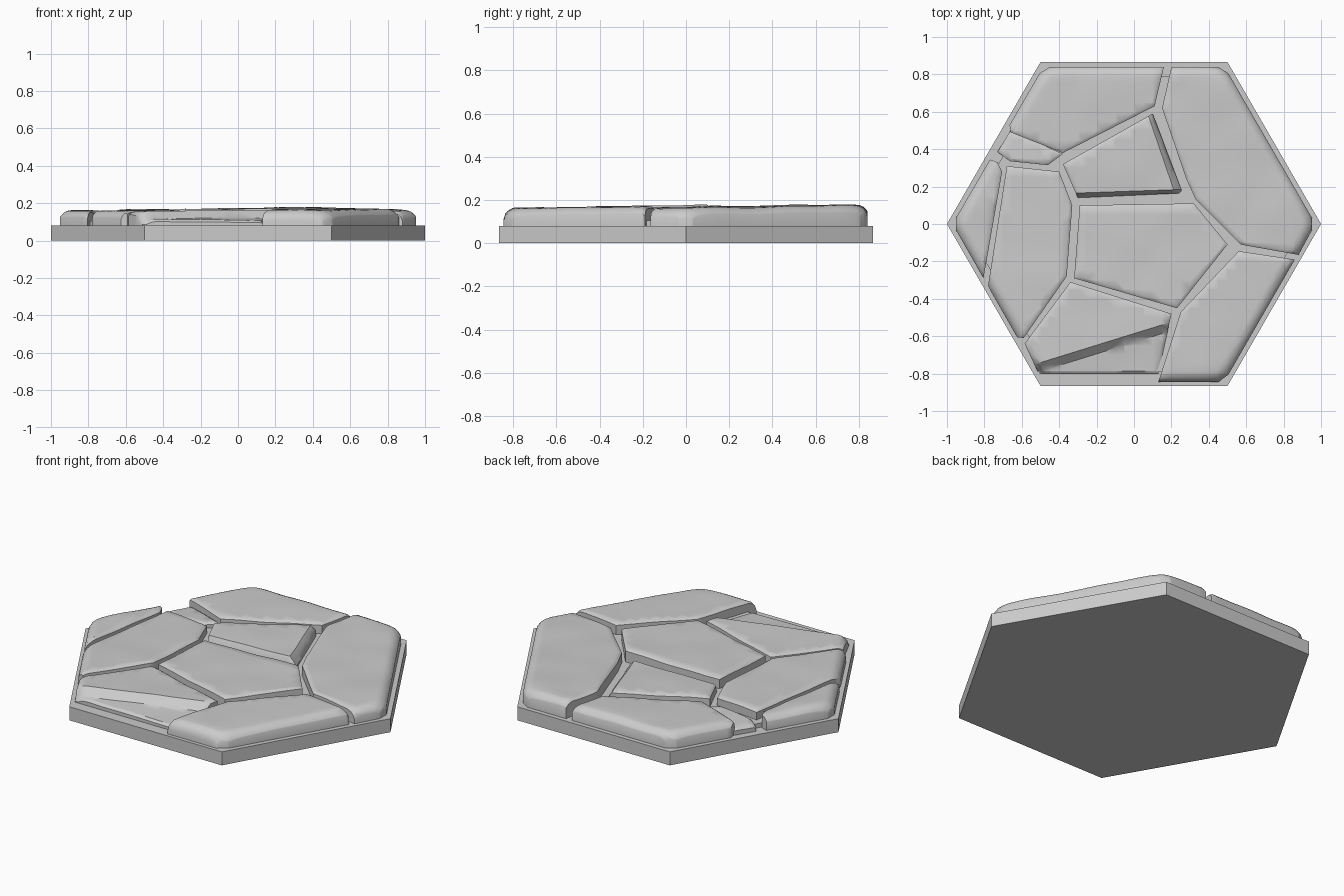
import bpy, bmesh, math
from mathutils import Vector, noise

if "Cube" in bpy.data.objects:
    bpy.data.objects.remove(bpy.data.objects["Cube"])

grey = bpy.data.materials.new("stone grey")
grey.diffuse_color = (0.6, 0.6, 0.6, 1)
grey.use_nodes = True
grey.node_tree.nodes["Principled BSDF"].inputs["Base Color"].default_value = grey.diffuse_color

FLOOR = 0.08      # top of the base slab
RIM = 0.845       # distance of the stones' outer walls from the centre
ROUND = 0.06      # rounding of the outer rim
EDGE = 0.014      # softened edge along the joints
HEX = [Vector((math.cos(math.radians(a)), math.sin(math.radians(a)))) for a in range(30, 390, 60)]


def finish(bm, name, smooth):
    bmesh.ops.recalc_face_normals(bm, faces=bm.faces[:])
    me = bpy.data.meshes.new(name)
    bm.to_mesh(me)
    bm.free()
    me.materials.append(grey)
    ob = bpy.data.objects.new(name, me)
    bpy.context.collection.objects.link(ob)
    if smooth:
        bpy.context.view_layer.objects.active = ob
        ob.select_set(True)
        bpy.ops.object.shade_smooth_by_angle(angle=math.radians(38))
        ob.select_set(False)


def hex_slab(name, radius, bottom, top):
    bm = bmesh.new()
    rings = [[bm.verts.new((radius * math.cos(i * math.pi / 3), radius * math.sin(i * math.pi / 3), z))
              for i in range(6)] for z in (bottom, top)]
    for ring in rings:
        bm.faces.new(ring)
    for i in range(6):
        j = (i + 1) % 6
        bm.faces.new((rings[0][i], rings[0][j], rings[1][j], rings[1][i]))
    finish(bm, name, False)


def cut(bm, point, normal):
    bmesh.ops.bisect_plane(bm, geom=bm.verts[:] + bm.edges[:] + bm.faces[:], dist=1e-5,
                           plane_co=(*point, 0), plane_no=(*normal, 0))


def rim_depth(p):
    """Distance inward from the outer rim, rounded at the six corners."""
    return RIM - math.log(sum(math.exp(40 * p.dot(n)) for n in HEX)) / 40


def segment_distance(p, a, b):
    t = max(0, min(1, (p - a).dot(b - a) / (b - a).length_squared))
    return (p - a - (b - a) * t).length


def stone(name, outline, top, tilt=(0, 0), chips=()):
    """Chips are (point a, point b, width, drop, slope): surface falls away right of a->b."""
    pts = [Vector(p) for p in outline]
    sides = list(zip(pts, pts[1:] + pts[:1]))
    mid = sum(pts, Vector((0, 0))) / len(pts)
    bm = bmesh.new()
    bm.faces.new([bm.verts.new((*p, 0)) for p in pts])
    # regular grid, then loops along joints, rim and chips
    for i in range(-19, 20):
        cut(bm, (i * 0.05, 0), (1, 0))
        cut(bm, (0, i * 0.05), (0, 1))
    joints = []
    for a, b in sides:
        if rim_depth((a + b) / 2) > 0.03:
            joints.append((a, b))
            n = Vector((a.y - b.y, b.x - a.x)).normalized()
            for s in (-EDGE, EDGE):
                cut(bm, a + n * s, n)
    for n in HEX:
        if max(p.dot(n) for p in pts) > RIM - ROUND:
            for d in (0.008, 0.022, 0.042, ROUND):
                cut(bm, n * (RIM - d), n)
    falls = []
    for a, b, width, drop, slope in chips:
        a, b = Vector(a), Vector(b)
        n = Vector((b.y - a.y, a.x - b.x)).normalized()
        falls.append((a, n, width, drop, slope))
        cut(bm, a, n)
        cut(bm, a + n * width, n)
    # shape the worn top
    for v in bm.verts:
        p = v.co.xy
        z = top + (p - mid).dot(Vector(tilt)) + 0.006 * noise.noise(Vector((p.x * 5, p.y * 5, 2)))
        d = max(0, rim_depth(p))
        if d < ROUND:
            z -= ROUND * 0.9 * (1 - math.sqrt(1 - (1 - d / ROUND) ** 2))
        e = min(segment_distance(p, a, b) for a, b in joints)
        z -= 0.010 * max(0, 1 - e / EDGE)
        for a, n, width, drop, slope in falls:
            s = (p - a).dot(n)
            if s > 0:
                z -= drop * min(1, s / width) + slope * max(0, s - width)
        v.co.z = max(z, FLOOR + 0.006)
    # side walls
    rim = [e for e in bm.edges if e.is_boundary]
    walls = bmesh.ops.extrude_edge_only(bm, edges=rim)
    for v in walls["geom"]:
        if isinstance(v, bmesh.types.BMVert):
            v.co.z = FLOOR - 0.01
    finish(bm, name, True)


# hexagonal base slab and the mortar bed showing in the joints
hex_slab("base_slab", 1, 0, FLOOR)
hex_slab("mortar_bed", 0.91, FLOOR - 0.01, 0.105)

# paving stones, outlines counter-clockwise
stone("back_left_stone", [(-0.38, 0.38), (0.11, 0.63), (0.16, 0.84), (-0.45, 0.84),
                          (-0.505, 0.805), (-0.665, 0.53), (-0.66, 0.49)], 0.168, (-0.005, 0.01))
stone("back_right_stone", [(0.15, 0.62), (0.28, 0.24), (0.33, 0.13), (0.57, -0.11), (0.88, -0.165),
                           (0.953, -0.03), (0.953, 0.03), (0.505, 0.805), (0.45, 0.84), (0.20, 0.84)],
      0.171, (-0.01, 0.01))
stone("back_middle_stone", [(-0.38, 0.32), (-0.30, 0.14), (0.26, 0.165), (0.10, 0.59)], 0.168, (0.01, 0.02),
      [((-0.32, 0.165), (0.26, 0.185), 0.025, 0.045, 0.3), ((0.21, 0.19), (0.08, 0.57), 0.035, 0.04, 0.3)])
stone("centre_stone", [(-0.29, 0.10), (-0.32, -0.29), (0.23, -0.45), (0.50, -0.11), (0.32, 0.11)],
      0.172, (0.01, 0.01))
stone("left_stone", [(-0.68, 0.31), (-0.78, -0.33), (-0.765, -0.36), (-0.625, -0.605), (-0.59, -0.61),
                     (-0.36, -0.28), (-0.33, 0.10), (-0.40, 0.28)], 0.161)
stone("left_edge_stone", [(-0.73, 0.33), (-0.77, 0.345), (-0.953, 0.03), (-0.953, -0.03),
                          (-0.805, -0.29), (-0.705, 0.28)], 0.16)
stone("left_broken_chip", [(-0.66, 0.50), (-0.73, 0.385), (-0.66, 0.335), (-0.46, 0.315),
                           (-0.38, 0.375)], 0.128, (0.06, -0.02))
stone("front_broken_stone", [(-0.34, -0.31), (-0.585, -0.64), (-0.51, -0.80), (0.13, -0.80), (0.20, -0.48)],
      0.160, (0.01, -0.01), [((-0.53, -0.75), (0.18, -0.53), 0.045, 0.042, 0.08)])
stone("front_right_stone", [(0.25, -0.47), (0.13, -0.845), (0.45, -0.845), (0.505, -0.805),
                            (0.86, -0.19), (0.56, -0.145)], 0.166, (0, 0.01))
